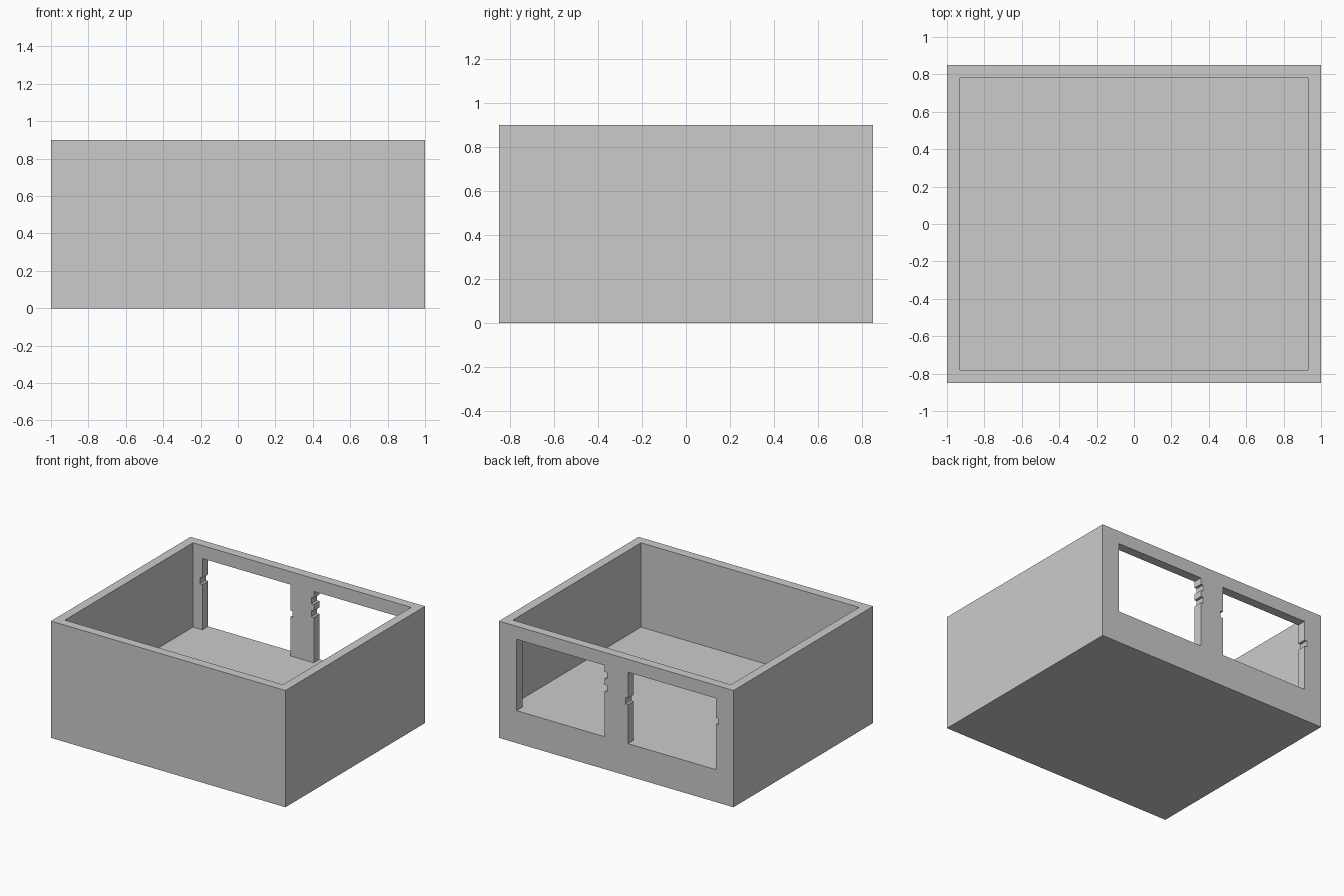
import bpy, bmesh

if "Cube" in bpy.data.objects:
    bpy.data.objects.remove(bpy.data.objects["Cube"])

W, D, H = 1.0, 0.85, 0.9      # half width, half depth, total height
T = 0.07                      # wall thickness
FLOOR = 0.25                  # height of the floor slab
COURSE = 0.05                 # height of one block course
LINTEL = 0.80                 # top of the window openings

grey = bpy.data.materials.new("plain grey")
grey.diffuse_color = (0.6, 0.6, 0.6, 1)
grey.use_nodes = True
grey.node_tree.nodes["Principled BSDF"].inputs["Base Color"].default_value = grey.diffuse_color


def extrude(name, profile, y0, y1):
    """Extrude a closed x-z profile along y."""
    bm = bmesh.new()
    face = bm.faces.new([bm.verts.new((x, y0, z)) for x, z in profile])
    ret = bmesh.ops.extrude_face_region(bm, geom=[face])
    moved = [g for g in ret["geom"] if isinstance(g, bmesh.types.BMVert)]
    bmesh.ops.translate(bm, vec=(0, y1 - y0, 0), verts=moved)
    bmesh.ops.recalc_face_normals(bm, faces=bm.faces)
    mesh = bpy.data.meshes.new(name)
    bm.to_mesh(mesh)
    bm.free()
    mesh.materials.append(grey)
    ob = bpy.data.objects.new(name, mesh)
    bpy.context.collection.objects.link(ob)
    return ob


def box(name, x0, x1, y0, y1, z0, z1):
    return extrude(name, [(x0, z0), (x1, z0), (x1, z1), (x0, z1)], y0, y1)


def pier(name, x0, x1, left=(), right=(), depth=0.02):
    """Back wall pier; left/right list the courses that are set back."""
    prof = [(x0, FLOOR), (x1, FLOOR)]
    for i in sorted(right):
        z = FLOOR + i * COURSE
        prof += [(x1, z), (x1 - depth, z), (x1 - depth, z + COURSE), (x1, z + COURSE)]
    prof += [(x1, LINTEL), (x0, LINTEL)]
    for i in sorted(left, reverse=True):
        z = FLOOR + i * COURSE
        prof += [(x0, z + COURSE), (x0 + depth, z + COURSE), (x0 + depth, z), (x0, z)]
    return extrude(name, prof, D - T, D)


# solid floor slab
box("floor_slab", -W, W, -D, D, 0, FLOOR)

# plain front and side walls
box("front_wall", -W, W, -D, -D + T, FLOOR, H)
for side, s in (("left", -1), ("right", 1)):
    xs = sorted((s * W, s * (W - T)))
    box(side + "_wall", xs[0], xs[1], -D + T, D - T, FLOOR, H)

# back wall: three piers around two window openings, with a lintel above
pier("back_pier_left", -W, -0.85, right=(7,))
pier("back_pier_middle", -0.1, 0.1, left=(6,), right=(7, 9))
pier("back_pier_right", 0.85, W)
box("back_lintel", -W, W, D - T, D, LINTEL, H)
